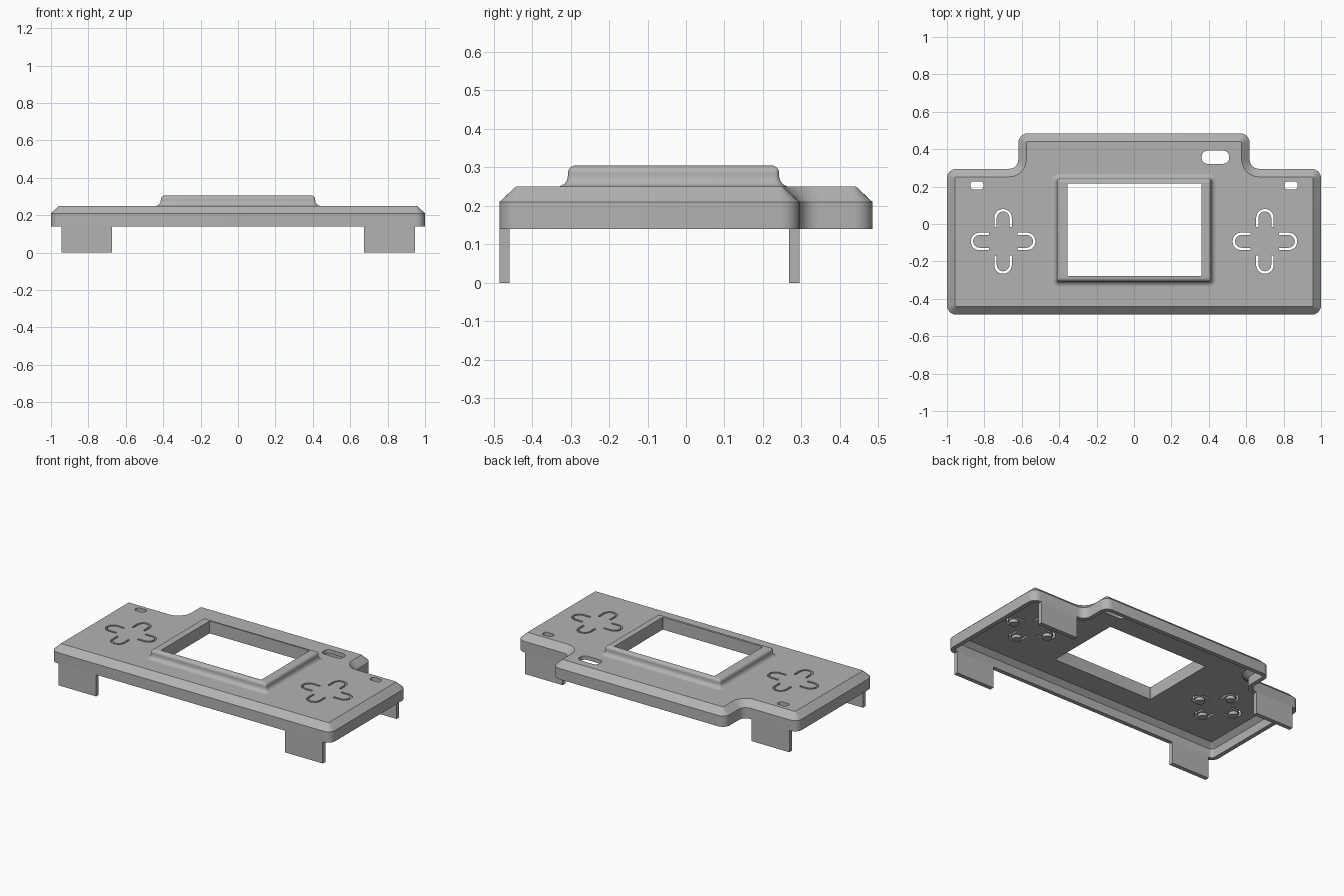
import bpy, bmesh
from math import pi, cos, sin
from mathutils import Vector, Matrix

if "Cube" in bpy.data.objects:
    bpy.data.objects.remove(bpy.data.objects["Cube"])

grey = bpy.data.materials.new("shell grey")
grey.use_nodes = True
COLOUR = (0.45, 0.45, 0.45, 1)
grey.diffuse_color = COLOUR
grey.node_tree.nodes["Principled BSDF"].inputs["Base Color"].default_value = COLOUR

WALL_Z, SHOULDER_Z, TOP_Z, CEILING_Z = 0.14, 0.21, 0.25, 0.225
WALL = 0.027


def finish(name, bm, smooth=True):
    bmesh.ops.recalc_face_normals(bm, faces=bm.faces)
    mesh = bpy.data.meshes.new(name)
    bm.to_mesh(mesh)
    bm.free()
    ob = bpy.data.objects.new(name, mesh)
    bpy.context.collection.objects.link(ob)
    mesh.materials.append(grey)
    bpy.ops.object.select_all(action="DESELECT")
    ob.select_set(True)
    bpy.context.view_layer.objects.active = ob
    if smooth:
        bpy.ops.object.shade_smooth_by_angle(angle=pi / 6)
    return ob


def rounded(corners, radius, inset=0.0, steps=6):
    """Inset a counter-clockwise right-angled outline and round its corners."""
    pts, n = [], len(corners)
    for i in range(n):
        p = Vector(corners[i])
        a = (p - Vector(corners[i - 1])).normalized()
        b = (Vector(corners[(i + 1) % n]) - p).normalized()
        turn = 1 if a.cross(b) > 0 else -1
        p = p + inset * turn * (b - a)
        r = max(radius - turn * inset, 0.004)
        centre = p + r * (b - a)
        for k in range(steps + 1):
            t = k / steps * pi / 2
            pts.append(centre - r * b * cos(t) + r * a * sin(t))
    return pts


def rect(x0, x1, y0, y1):
    return [(x0, y0), (x1, y0), (x1, y1), (x0, y1)]


def loft(bm, rings, cap=False, closed=False):
    loops = [[bm.verts.new((p[0], p[1], z)) for p in pts] for pts, z in rings]
    pairs = list(zip(loops, loops[1:]))
    if closed:
        pairs.append((loops[-1], loops[0]))
    for lo, hi in pairs:
        for i in range(len(lo)):
            j = (i + 1) % len(lo)
            bm.faces.new((lo[i], lo[j], hi[j], hi[i]))
    if cap:
        bm.faces.new(loops[0])
        bm.faces.new(loops[-1])


def prism(bm, pts, z0, z1):
    loft(bm, [(pts, z0), (pts, z1)], cap=True)


# Hollow shell: ceiling, inner wall, rim, outer wall, chamfer, top
plan = [(-1, -0.485), (1, -0.485), (1, 0.295), (0.618, 0.295),
        (0.618, 0.485), (-0.618, 0.485), (-0.618, 0.295), (-1, 0.295)]
bm = bmesh.new()
loft(bm, [(rounded(plan, 0.05, d), z) for d, z in (
    (0.058, CEILING_Z), (WALL, 0.197), (WALL, WALL_Z),
    (0, WALL_Z), (0, SHOULDER_Z), (0.043, TOP_Z))], cap=True)
shell = finish("shell", bm, smooth=False)

# Cutters for the window, the indicator slots and the button slots
window = rect(-0.355, 0.36, -0.277, 0.217)
bm = bmesh.new()
cuts = [window, rounded(rect(0.362, 0.508, 0.322, 0.392), 0.03)]
for x in (-0.84, 0.84):
    cuts.append(rounded(rect(x - 0.035, x + 0.035, 0.185, 0.227), 0.015))


def arc(radius, steps=12):
    return [(radius * cos(k * pi / steps), radius * sin(k * pi / steps))
            for k in range(steps + 1)]


OUTER, INNER, LEG, REACH = 0.047, 0.034, 0.08, 0.126
u_slot = ([(OUTER, -LEG + 0.03)] + arc(OUTER) + [(-OUTER, -LEG + 0.03), (-INNER, -LEG + 0.03)]
          + arc(INNER)[::-1] + [(INNER, -LEG + 0.03)])
button_spots = []
for x in (-0.70, 0.70):
    for q in range(4):
        turn = Matrix.Rotation(q * pi / 2, 2)
        centre = Vector((x, -0.093))
        cuts.append([centre + turn @ (Vector(p) + Vector((0, REACH))) for p in u_slot])
        button_spots.append(centre + turn @ Vector((0, REACH)))
for pts in cuts:
    prism(bm, pts, 0.1, 0.4)
cutter = finish("cutter", bm, smooth=False)
cutter.hide_render = True

cut = shell.modifiers.new("openings", "BOOLEAN")
cut.operation, cut.solver, cut.object = "DIFFERENCE", "EXACT", cutter
bpy.ops.object.select_all(action="DESELECT")
shell.select_set(True)
bpy.context.view_layer.objects.active = shell
bpy.ops.object.modifier_apply(modifier=cut.name)
bpy.data.objects.remove(cutter)
bpy.ops.object.shade_smooth_by_angle(angle=pi / 6)

# Raised screen frame: flared foot, rounded lip, window lining
frame = rect(-0.413, 0.413, -0.307, 0.242)
profile = [(-0.028, 0.24)]
for k in range(7):
    t = k / 6 * pi / 2
    profile.append((-0.028 * (1 - sin(t)), TOP_Z + 0.028 * (1 - cos(t))))
for k in range(7):
    t = k / 6 * pi / 2
    profile.append((0.02 * (1 - cos(t)), 0.285 + 0.02 * sin(t)))
rings = [(rounded(frame, 0.012, d), z) for d, z in profile]
hole = rounded(window, 0.004)
rings += [(hole, 0.305), (hole, 0.24)]
bm = bmesh.new()
loft(bm, rings, closed=True)
finish("screen_frame", bm)

# Button posts under each tongue
bm = bmesh.new()
for spot in button_spots:
    bmesh.ops.create_cone(bm, cap_ends=True, segments=20, radius1=0.028, radius2=0.028,
                          depth=0.022, matrix=Matrix.Translation((*spot, CEILING_Z - 0.008)))
finish("button_posts", bm)

# Four flat legs flush with the front and back walls
for side, sx in (("right", -1), ("left", 1)):
    for end, y0, y1 in (("front", -0.485, -0.485 + WALL), ("back", 0.295 - WALL, 0.295)):
        x0, x1 = sorted((sx * 0.675, sx * 0.945))
        bm = bmesh.new()
        prism(bm, rect(x0, x1, y0, y1), 0, WALL_Z)
        finish(f"{end}_{side}_leg", bm, smooth=False)
